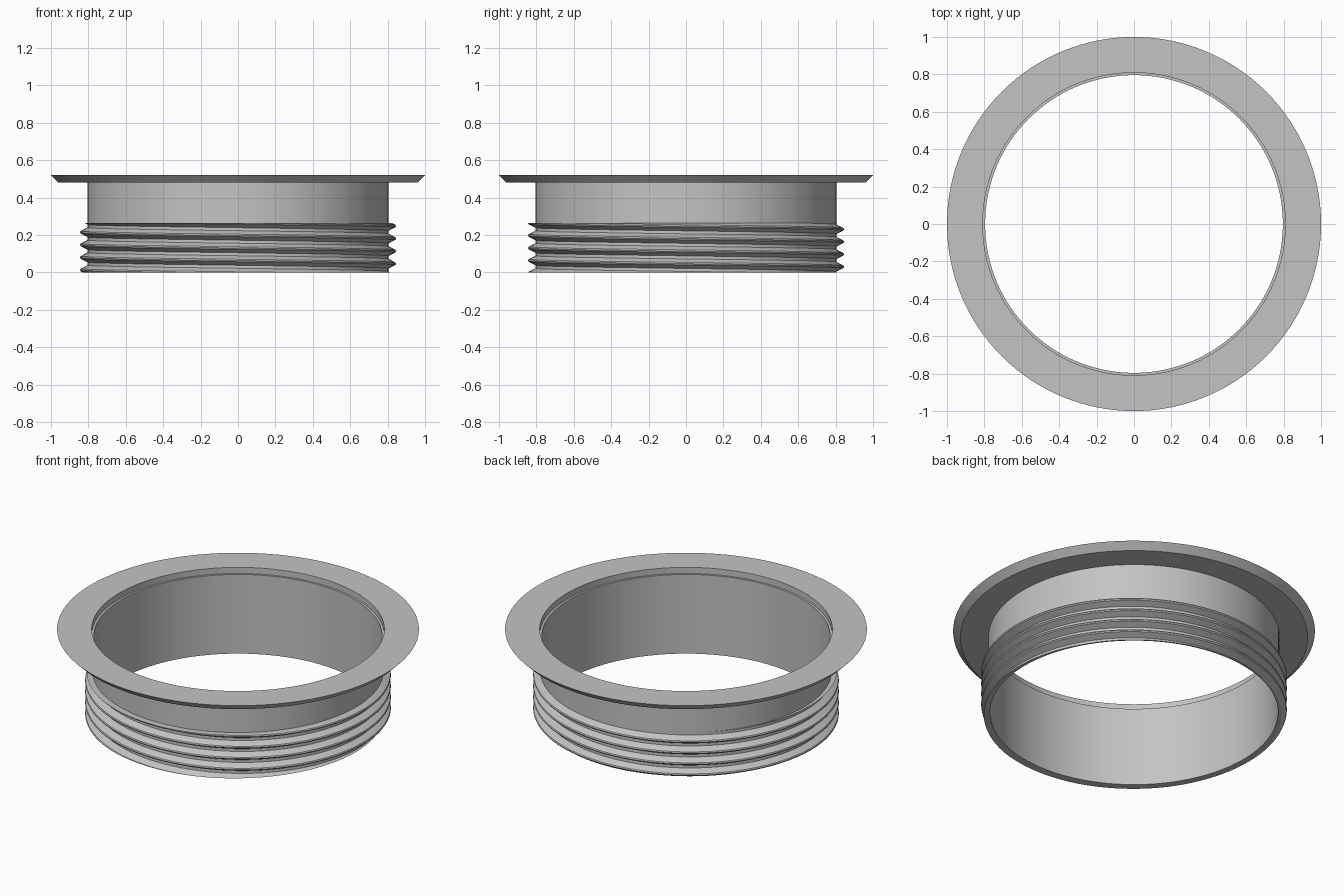
import bpy, bmesh
from math import sin, cos, tau, radians
from mathutils import Vector

cube = bpy.data.objects.get("Cube")
if cube:
    bpy.data.objects.remove(cube, do_unlink=True)

SEGMENTS = 128
INNER, WALL, CREST = 0.796, 0.805, 0.845
THREAD_TOP, PITCH = 0.265, 0.067

grey = bpy.data.materials.new("plain_grey")
grey.use_nodes = True
color = (0.55, 0.55, 0.55, 1)
grey.diffuse_color = color
grey.node_tree.nodes["Principled BSDF"].inputs["Base Color"].default_value = color


def polar(radius, angle, z):
    return Vector((radius * cos(angle), radius * sin(angle), z))


def finish(name, bm):
    mesh = bpy.data.meshes.new(name)
    bm.to_mesh(mesh)
    bm.free()
    mesh.materials.append(grey)
    obj = bpy.data.objects.new(name, mesh)
    bpy.context.collection.objects.link(obj)
    bpy.ops.object.select_all(action='DESELECT')
    obj.select_set(True)
    bpy.context.view_layer.objects.active = obj
    bpy.ops.object.shade_smooth_by_angle(angle=radians(25))
    return obj


def lathe(name, profile):
    """Revolve a closed (radius, z) outline around the z axis."""
    bm = bmesh.new()
    rings = [[bm.verts.new(polar(r, tau * i / SEGMENTS, z)) for r, z in profile]
             for i in range(SEGMENTS)]
    for i, ring in enumerate(rings):
        nxt = rings[(i + 1) % SEGMENTS]
        for k in range(len(profile)):
            j = (k + 1) % len(profile)
            bm.faces.new((ring[k], nxt[k], nxt[j], ring[j]))
    bmesh.ops.recalc_face_normals(bm, faces=bm.faces)
    return finish(name, bm)


# Tube and bevelled flange with a shallow counterbore
lathe("flanged_tube", [
    (INNER, 0), (WALL, 0), (WALL, 0.48), (0.96, 0.48), (1, 0.52),
    (0.809, 0.52), (0.809, 0.483), (INNER, 0.483)])

# Helical thread, trimmed flat at both ends
ridge = [(0, WALL), (0.12, WALL), (0.4, CREST - 0.003), (0.5, CREST),
         (0.6, CREST - 0.003), (0.88, WALL), (1, WALL)]
start = 0.248 - 5.5 * PITCH
bm = bmesh.new()
previous = None
for i in range(7 * SEGMENTS + 1):
    turn = i / SEGMENTS - 1
    row = [bm.verts.new(polar(r, -tau * turn, start + PITCH * (turn + t)))
           for t, r in ridge]
    if previous:
        for k in range(len(ridge) - 1):
            bm.faces.new((row[k], previous[k], previous[k + 1], row[k + 1]))
    previous = row
bmesh.ops.remove_doubles(bm, verts=bm.verts, dist=0.0002)

for height, direction in ((0, -1), (THREAD_TOP, 1)):
    cut = bmesh.ops.bisect_plane(
        bm, geom=bm.verts[:] + bm.edges[:] + bm.faces[:], dist=0.00001,
        plane_co=(0, 0, height), plane_no=(0, 0, direction), clear_outer=True)
    rim = [e for e in cut["geom_cut"] if isinstance(e, bmesh.types.BMEdge)]
    cap = bmesh.ops.extrude_edge_only(bm, edges=rim)
    for v in cap["geom"]:
        if isinstance(v, bmesh.types.BMVert):
            scale = 0.8 / v.co.xy.length
            v.co.x *= scale
            v.co.y *= scale
bmesh.ops.recalc_face_normals(bm, faces=bm.faces)
# Keep the open shell facing outward
side = max(bm.faces, key=lambda f: f.calc_area() * (1 - abs(f.normal.z)))
middle = side.calc_center_median()
if side.normal.x * middle.x + side.normal.y * middle.y < 0:
    bmesh.ops.reverse_faces(bm, faces=bm.faces)
finish("screw_thread", bm)
